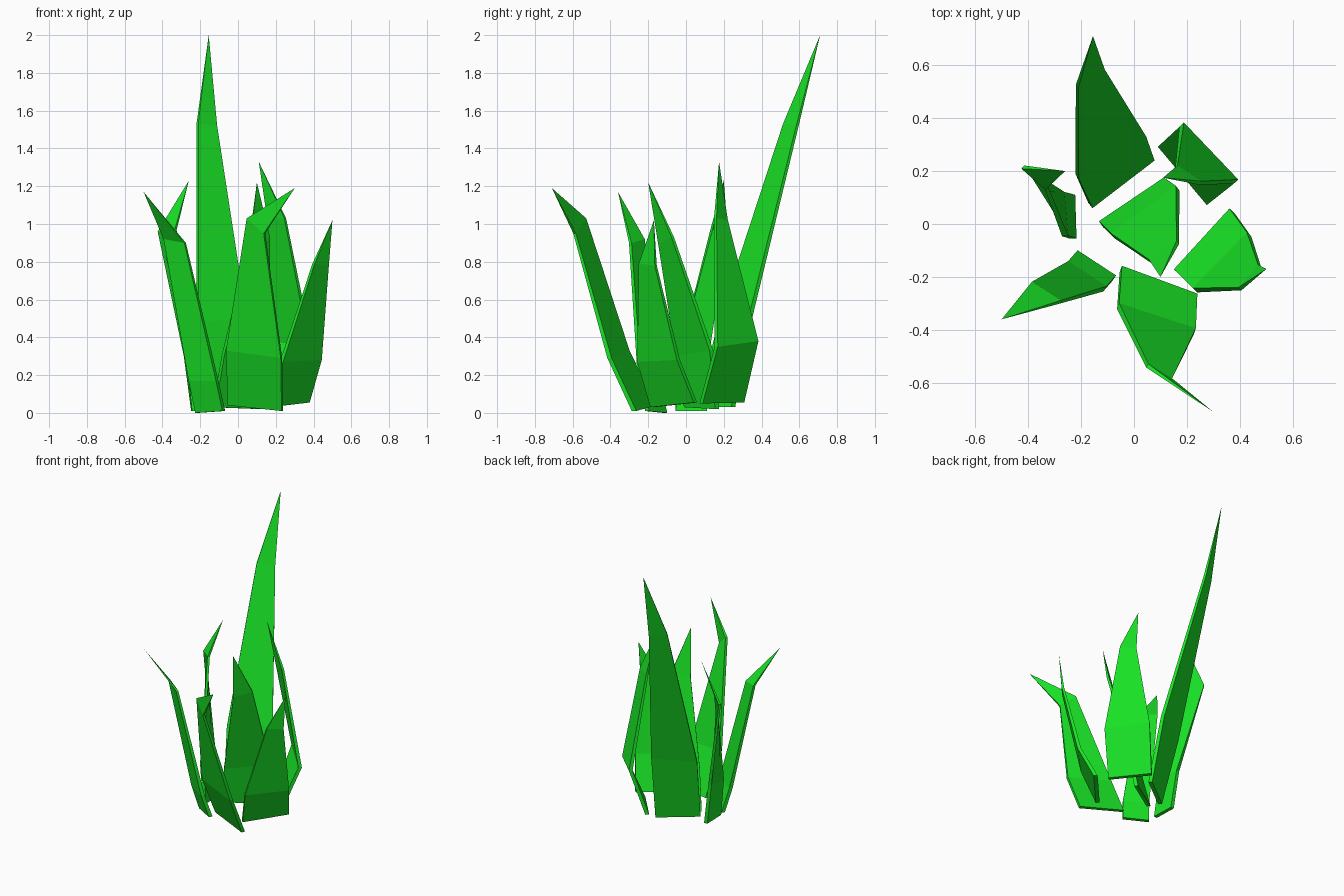
import bpy
import bmesh
from mathutils import Vector

default_cube = bpy.data.objects.get("Cube")
if default_cube:
    bpy.data.objects.remove(default_cube, do_unlink=True)

# Single leaf colour
leaf_green = bpy.data.materials.new("leaf_green")
leaf_green.use_nodes = True
colour = (.01, .78, .02, 1)
leaf_green.diffuse_color = colour
shader = leaf_green.node_tree.nodes["Principled BSDF"]
shader.inputs["Base Color"].default_value = colour

# Half thickness at the base, middle and shoulder sections
HALF_THICKNESS = (.013, .012, .008)


def blade(name, base, middle, shoulder, tip):
    """Thin folded leaf: three rectangular sections, each given by its
    two edge points, closing to a single pointed tip."""
    bm = bmesh.new()
    rings = []
    for (left, right), half in zip((base, middle, shoulder), HALF_THICKNESS):
        left, right = Vector(left), Vector(right)
        across = (right - left).cross(Vector((0, 0, 1))).normalized()
        offset = across * half
        corners = (left + offset, right + offset, right - offset, left - offset)
        rings.append([bm.verts.new(corner) for corner in corners])
    point = bm.verts.new(tip)

    # Base cap, side walls and pointed end
    bm.faces.new(rings[0])
    for lower, upper in zip(rings, rings[1:]):
        for i in range(4):
            j = (i + 1) % 4
            bm.faces.new((lower[i], lower[j], upper[j], upper[i]))
    last = rings[-1]
    for i in range(4):
        bm.faces.new((last[i], last[(i + 1) % 4], point))
    bmesh.ops.recalc_face_normals(bm, faces=bm.faces[:])

    mesh = bpy.data.meshes.new(name)
    bm.to_mesh(mesh)
    bm.free()
    mesh.materials.append(leaf_green)
    leaf = bpy.data.objects.new(name, mesh)
    bpy.context.collection.objects.link(leaf)
    return leaf


# Tall leaf at the back
blade("tall_back_leaf",
      base=((-.165, .07, .03), (.07, .25, .03)),
      middle=((-.215, .18, .48), (.04, .34, .5)),
      shoulder=((-.215, .52, 1.53), (-.115, .59, 1.52)),
      tip=(-.155, .71, 2))

# Broad leaf at the front
blade("front_leaf",
      base=((-.05, -.17, .04), (.235, -.275, .01)),
      middle=((-.06, -.31, .33), (.23, -.405, .29)),
      shoulder=((.05, -.535, 1.03), (.14, -.59, .95)),
      tip=(.3, -.71, 1.19))

# Leaf at the back left, curling inward
blade("back_left_leaf",
      base=((.285, .08, .05), (.1, .3, .055)),
      middle=((.385, .16, .35), (.18, .375, .38)),
      shoulder=((.25, .155, 1.03), (.16, .215, 1.02)),
      tip=(.11, .175, 1.33))

# Short leaf on the left
blade("left_leaf",
      base=((.16, -.18, .03), (.37, .05, .055)),
      middle=((.23, -.25, .27), (.435, -.04, .28)),
      shoulder=((.4, -.245, .79), (.475, -.16, .78)),
      tip=(.5, -.17, 1.02))

# Leaf in the centre
blade("centre_leaf",
      base=((-.125, .0, .03), (.12, .165, .02)),
      middle=((-.08, -.045, .3), (.165, .135, .33)),
      shoulder=((.06, -.14, .89), (.165, -.07, .93)),
      tip=(.1, -.2, 1.22))

# Twisted leaf on the right
blade("right_leaf",
      base=((-.23, -.055, .01), (-.235, .11, .01)),
      middle=((-.26, -.045, .28), (-.275, .12, .3)),
      shoulder=((-.33, .135, .97), (-.42, .215, .96)),
      tip=(-.26, .2, 1.23))

# Narrow leaf at the front right
blade("front_right_leaf",
      base=((-.22, -.11, .0), (-.075, -.205, .01)),
      middle=((-.255, -.15, .17), (-.11, -.245, .17)),
      shoulder=((-.39, -.225, .92), (-.28, -.295, .9)),
      tip=(-.5, -.36, 1.17))
